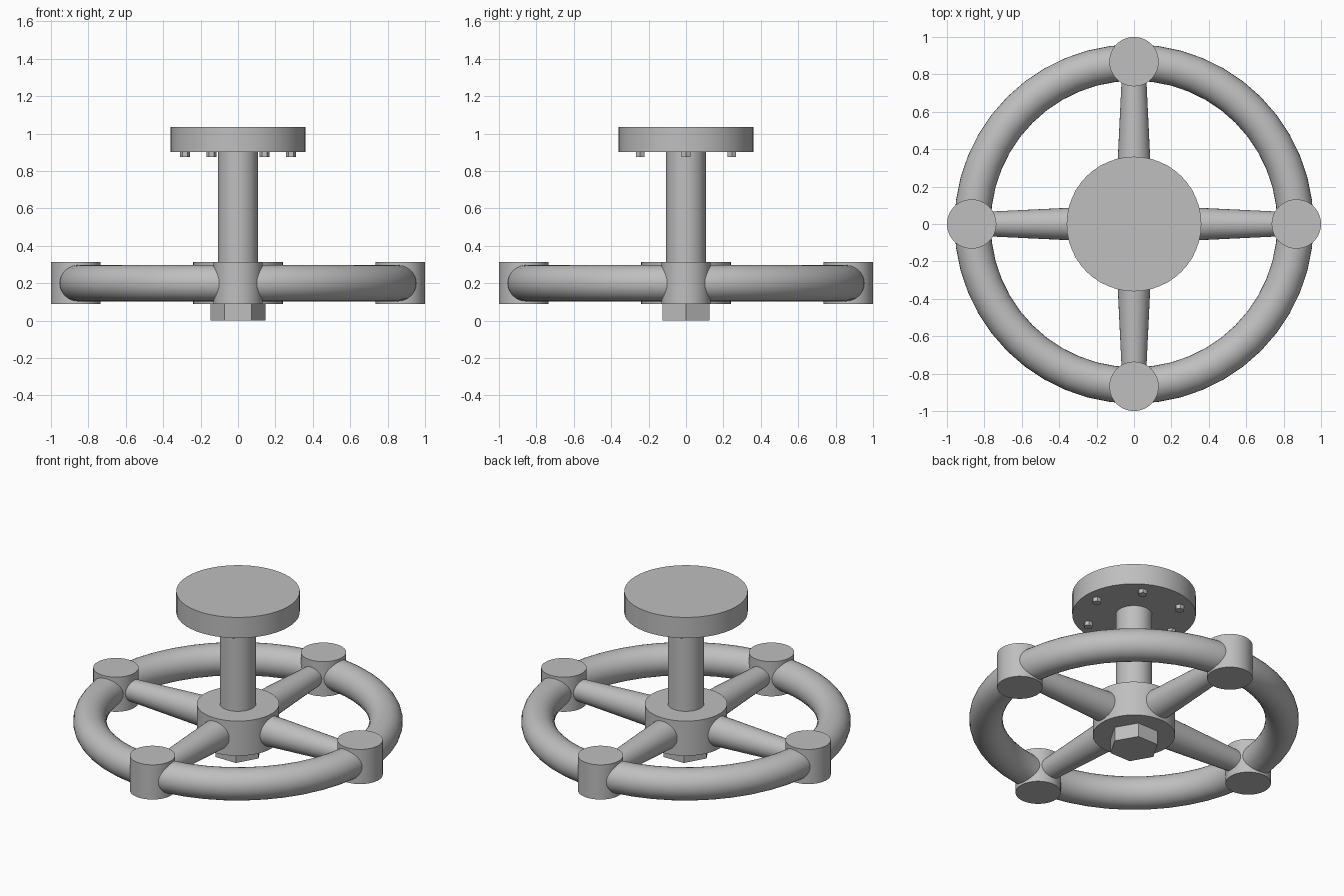
import bpy
from math import cos, sin, pi

cube = bpy.data.objects.get("Cube")
if cube:
    bpy.data.objects.remove(cube, do_unlink=True)

# One plain grey for the whole casting
grey = bpy.data.materials.new("plain_grey")
grey.use_nodes = True
grey.diffuse_color = (0.52, 0.52, 0.52, 1)
grey.node_tree.nodes["Principled BSDF"].inputs["Base Color"].default_value = (0.52, 0.52, 0.52, 1)


def finish(name, smooth=True):
    """Name the active object, colour it and shade it."""
    ob = bpy.context.object
    ob.name = name
    ob.data.materials.append(grey)
    if smooth:
        bpy.ops.object.shade_smooth_by_angle(angle=pi / 6)
    return ob


def cylinder(name, radius, z0, z1, x=0, y=0, sides=48, turn=0):
    """Upright cylinder or prism between two heights."""
    bpy.ops.mesh.primitive_cylinder_add(
        vertices=sides, radius=radius, depth=z1 - z0,
        location=(x, y, (z0 + z1) / 2), rotation=(0, 0, turn))
    return finish(name, sides > 6)


WHEEL_Z = 0.2
RIM_RADIUS = 0.863

# Wheel rim
bpy.ops.mesh.primitive_torus_add(
    major_radius=RIM_RADIUS, minor_radius=0.097, major_segments=48,
    minor_segments=32, location=(0, 0, WHEEL_Z))
finish("wheel_rim")

# Hub, shaft, top flange and hexagonal nut
cylinder("hub", 0.24, 0.09, 0.313)
cylinder("shaft", 0.106, 0.3, 0.91)
cylinder("top_flange", 0.36, 0.902, 1.035)
cylinder("hex_nut", 0.146, 0, 0.092, sides=6, turn=pi / 6)

# Four tapered spokes, each ending in an upright boss on the rim
for side, angle in (("left", 0), ("back", pi / 2), ("right", pi), ("front", -pi / 2)):
    c, s = cos(angle), sin(angle)
    inner, outer = 0.15, 0.8
    middle = (inner + outer) / 2
    bpy.ops.mesh.primitive_cone_add(
        vertices=32, radius1=0.096, radius2=0.065, depth=outer - inner,
        location=(c * middle, s * middle, WHEEL_Z), rotation=(0, pi / 2, angle))
    finish("spoke_" + side)
    cylinder("rim_boss_" + side, 0.132, 0.09, 0.313, c * 0.868, s * 0.868)

# Ring of six small bolt heads under the flange
for i in range(6):
    a = i * pi / 3
    cylinder(f"flange_bolt_{i + 1}", 0.027, 0.875, 0.91,
             0.283 * cos(a), 0.283 * sin(a), sides=6, turn=pi / 6)
